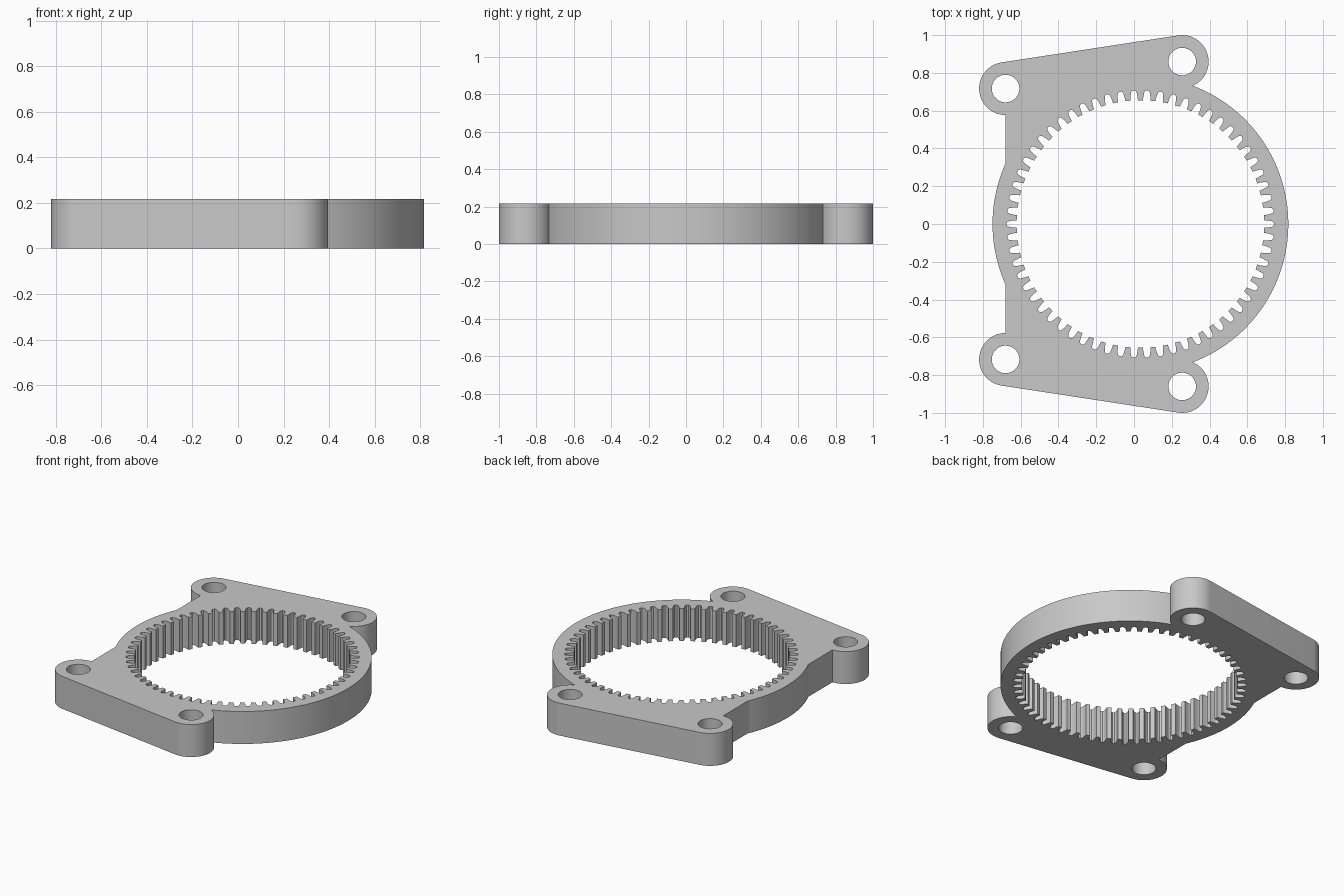
import bpy, bmesh
from math import pi, sin, cos, atan2, acos, asin, hypot, radians

cube = bpy.data.objects.get("Cube")
if cube:
    bpy.data.objects.remove(cube, do_unlink=True)

HEIGHT = 0.217
CX = 0.034                       # ring centre on x
RING_R, TIP_R, ROOT_R = 0.783, 0.655, 0.708
TEETH = 62
EAR_R, HOLE_R = 0.14, 0.073
FRONT_EAR, SIDE_EAR = (0.255, 0.86), (-0.68, 0.717)


def arc(centre, r, a0, a1, n):
    return [(centre[0] + r * cos(a0 + (a1 - a0) * i / n),
             centre[1] + r * sin(a0 + (a1 - a0) * i / n)) for i in range(n + 1)]


def mirrored(p):
    return (p[0], -p[1])


# Outer outline: one half, then its mirror image
ring = (CX, 0)
dx, dy = FRONT_EAR[0] - CX, FRONT_EAR[1]
dist = hypot(dx, dy)
meet = atan2(dy, dx) - acos((dist**2 + RING_R**2 - EAR_R**2) / (2 * dist * RING_R))
px, py = CX + RING_R * cos(meet), RING_R * sin(meet)
ear_start = atan2(py - FRONT_EAR[1], px - FRONT_EAR[0])
edge = atan2(FRONT_EAR[1] - SIDE_EAR[1], FRONT_EAR[0] - SIDE_EAR[0]) + pi / 2
flat_end = acos((SIDE_EAR[0] - CX) / RING_R)

half = arc(ring, RING_R, 0, meet, 40)
half += arc(FRONT_EAR, EAR_R, ear_start, edge, 32)[1:]
half += arc(SIDE_EAR, EAR_R, edge, 1.5 * pi, 32)
half += arc(ring, RING_R, flat_end, pi, 16)
outline = half + [mirrored(p) for p in reversed(half[1:-1])]

# Internal teeth: each gap narrows towards a rounded root
gap = [(TIP_R, -0.020), (0.675, -0.0185), (0.694, -0.0155), (0.703, -0.012),
       (ROOT_R, -0.006)]
gap += [(r, -w) for r, w in reversed(gap)]
teeth = []
for i in range(TEETH):
    a = 2 * pi * i / TEETH
    for r, w in gap:
        t = a + asin(w / r)
        teeth.append((CX + r * cos(t), r * sin(t)))

# Bolt holes
ears = [FRONT_EAR, SIDE_EAR, mirrored(FRONT_EAR), mirrored(SIDE_EAR)]
holes = [arc(e, HOLE_R, 0, 2 * pi, 40)[:-1] for e in ears]

# Filled flat profile, extruded to the plate thickness
curve = bpy.data.curves.new("ring_gear_housing", 'CURVE')
curve.dimensions = '2D'
curve.fill_mode = 'BOTH'
curve.extrude = HEIGHT / 2
for loop in [outline, teeth] + holes:
    spline = curve.splines.new('POLY')
    spline.points.add(len(loop) - 1)
    for point, (x, y) in zip(spline.points, loop):
        point.co = (x, y, 0, 1)
    spline.use_cyclic_u = True

housing = bpy.data.objects.new("ring_gear_housing", curve)
bpy.context.collection.objects.link(housing)
bpy.ops.object.select_all(action='DESELECT')
housing.select_set(True)
bpy.context.view_layer.objects.active = housing
bpy.ops.object.convert(target='MESH')
housing = bpy.context.object

# Weld caps to walls and stand the part on the ground
bm = bmesh.new()
bm.from_mesh(housing.data)
bmesh.ops.remove_doubles(bm, verts=bm.verts, dist=0.0002)
bmesh.ops.translate(bm, verts=bm.verts, vec=(0, 0, HEIGHT / 2))
bmesh.ops.recalc_face_normals(bm, faces=bm.faces)
bm.to_mesh(housing.data)
bm.free()

# Grey finish
grey = bpy.data.materials.new("plain_grey")
grey.use_nodes = True
colour = (0.58, 0.58, 0.58, 1)
grey.diffuse_color = colour
grey.node_tree.nodes["Principled BSDF"].inputs["Base Color"].default_value = colour
housing.data.materials.clear()
housing.data.materials.append(grey)
bpy.ops.object.shade_smooth_by_angle(angle=radians(30))
